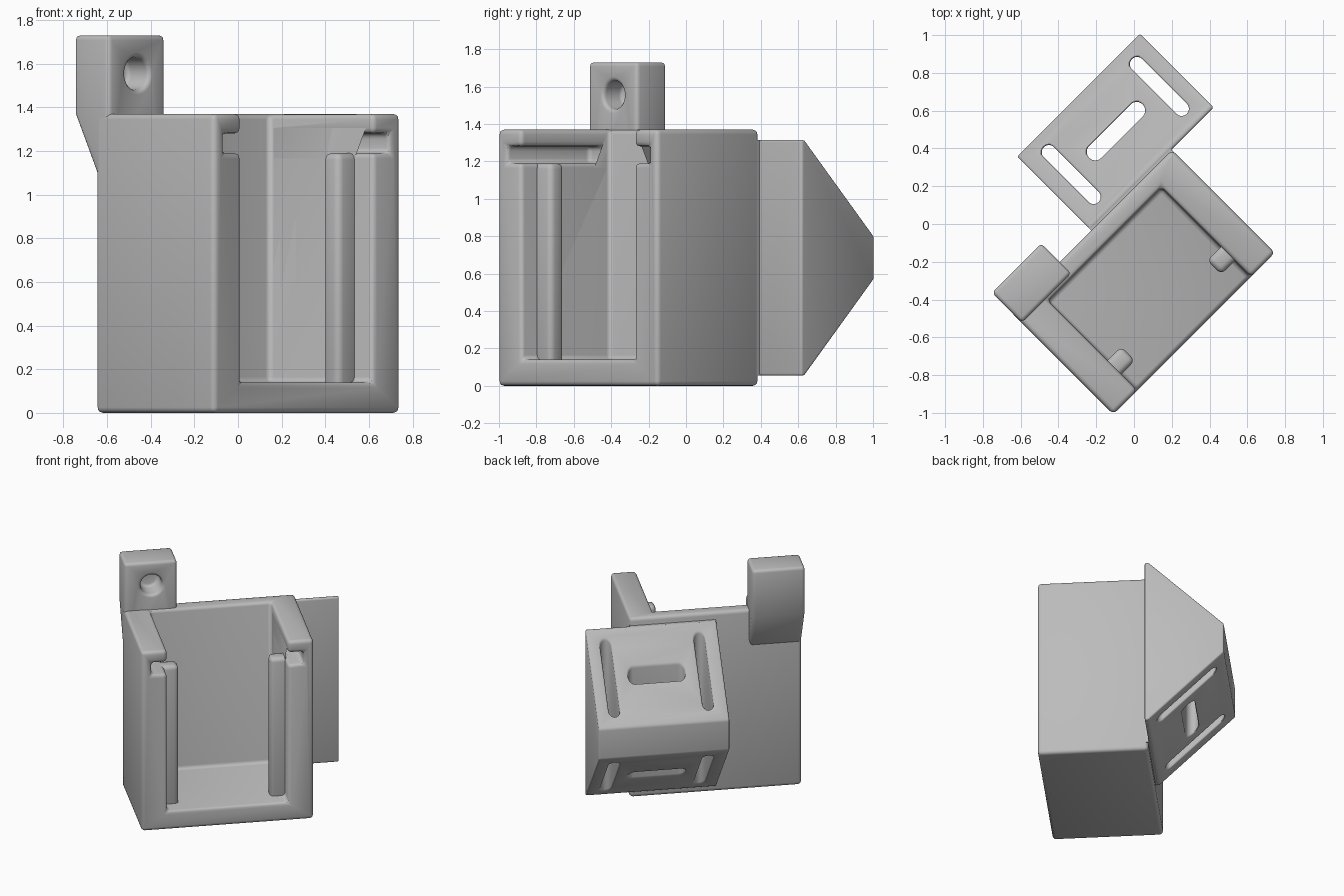
import bpy, bmesh, math
from mathutils import Matrix, Vector

cube = bpy.data.objects.get("Cube")
if cube:
    bpy.data.objects.remove(cube, do_unlink=True)

grey = bpy.data.materials.new("plain_grey")
grey.use_nodes = True
grey.diffuse_color = (0.5, 0.5, 0.5, 1)
grey.node_tree.nodes["Principled BSDF"].inputs["Base Color"].default_value = (0.5, 0.5, 0.5, 1)

MID = -0.185              # centre line of the tray across its width
TURN = Matrix.Rotation(math.radians(45), 4, 'Z')


def prism(name, points, axis, lo, hi):
    """Extrude a 2D outline along axis 'x' (outline y,z), 'y' (x,z) or 'z' (x,y)."""
    place = {'x': lambda a, b, c: (c, a, b),
             'y': lambda a, b, c: (a, c, b),
             'z': lambda a, b, c: (a, b, c)}[axis]
    bm = bmesh.new()
    base = bm.faces.new([bm.verts.new(place(a, b, lo)) for a, b in points])
    made = bmesh.ops.extrude_face_region(bm, geom=[base])["geom"]
    shift = Vector(place(0, 0, hi - lo))
    bmesh.ops.translate(bm, vec=shift, verts=[v for v in made if isinstance(v, bmesh.types.BMVert)])
    bmesh.ops.recalc_face_normals(bm, faces=bm.faces)
    mesh = bpy.data.meshes.new(name)
    bm.to_mesh(mesh)
    bm.free()
    obj = bpy.data.objects.new(name, mesh)
    bpy.context.collection.objects.link(obj)
    mesh.materials.append(grey)
    return obj


def box(name, x, y, z):
    return prism(name, [(x[0], y[0]), (x[1], y[0]), (x[1], y[1]), (x[0], y[1])], 'z', *z)


def rounded(cx, cy, half_x, half_y, steps=10):
    """Outline of a slot with round ends, or a circle when both halves match."""
    r = min(half_x, half_y)
    pts = []
    for i in range(4 * steps):
        a = math.tau * (i + 0.5) / (4 * steps)
        c, s = math.cos(a), math.sin(a)
        pts.append((cx + r * c + math.copysign(half_x - r, c),
                    cy + r * s + math.copysign(half_y - r, s)))
    return pts


def apply_mod(obj, kind, **settings):
    mod = obj.modifiers.new(kind.title(), kind)
    for key, value in settings.items():
        setattr(mod, key, value)
    bpy.context.view_layer.objects.active = obj
    bpy.ops.object.modifier_apply(modifier=mod.name)


def cut(obj, cutter):
    apply_mod(obj, 'BOOLEAN', operation='DIFFERENCE', solver='EXACT', object=cutter)
    bpy.data.objects.remove(cutter, do_unlink=True)


def finish(obj, width):
    """Round the edges, turn the part into place and smooth it."""
    if width:
        apply_mod(obj, 'BEVEL', width=width, segments=3, limit_method='ANGLE',
                  angle_limit=math.radians(30), use_clamp_overlap=False)
    obj.data.transform(TURN)
    bpy.ops.object.select_all(action='DESELECT')
    obj.select_set(True)
    bpy.context.view_layer.objects.active = obj
    bpy.ops.object.shade_smooth_by_angle(angle=math.radians(35))


# Tray body, open at the top and front, with a sliding lid groove
body = box("tray_body", (-0.79, 0.42), (-0.635, 0.135), (0, 1.37))
cut(body, box("cavity_cutter", (-0.61, 0.24), (-0.9, 0.035), (0.14, 1.6)))
cut(body, box("groove_cutter", (-0.72, 0.35), (-0.9, -0.01), (1.19, 1.28)))
finish(body, 0.025)

# Vertical guide rails on the inner side walls
for side, name in ((-1, "right_guide_rail"), (1, "left_guide_rail")):
    ends = sorted((MID + side * 0.322, MID + side * 0.48))
    finish(box(name, ends, (-0.515, -0.41), (0.1, 1.19)), 0.03)

# Screw tab with a sloped support and a blind hole
tab = prism("screw_tab", [(0.05, 1.08), (0.05, 1.73), (0.275, 1.73),
                          (0.275, 1.37), (0.125, 1.08)], 'x', -0.789, -0.42)
cut(tab, prism("hole_cutter", rounded(-0.6, 1.555, 0.075, 0.075), 'y', -0.1, 0.19))
finish(tab, 0.022)

# Wedge mount behind the tray, with strap slots right through
wedge = prism("wedge_mount", [(0.138, 0.055), (0.138, 1.315), (0.165, 1.315),
                              (0.69, 0.8), (0.69, 0.57), (0.165, 0.055)], 'x', -0.185, 0.735)
for offset in (-0.33, 0.33):
    cut(wedge, prism("slot_cutter", rounded(0.28 + offset, 0.42, 0.038, 0.205), 'z', -0.2, 1.6))
cut(wedge, prism("slot_cutter", rounded(0.28, 0.415, 0.2, 0.045), 'z', -0.2, 1.6))
finish(wedge, 0.012)

# Neck that joins the wedge to the tray
finish(box("wedge_neck", (-0.184, 0.419), (0.06, 0.16), (0.056, 1.314)), 0)
